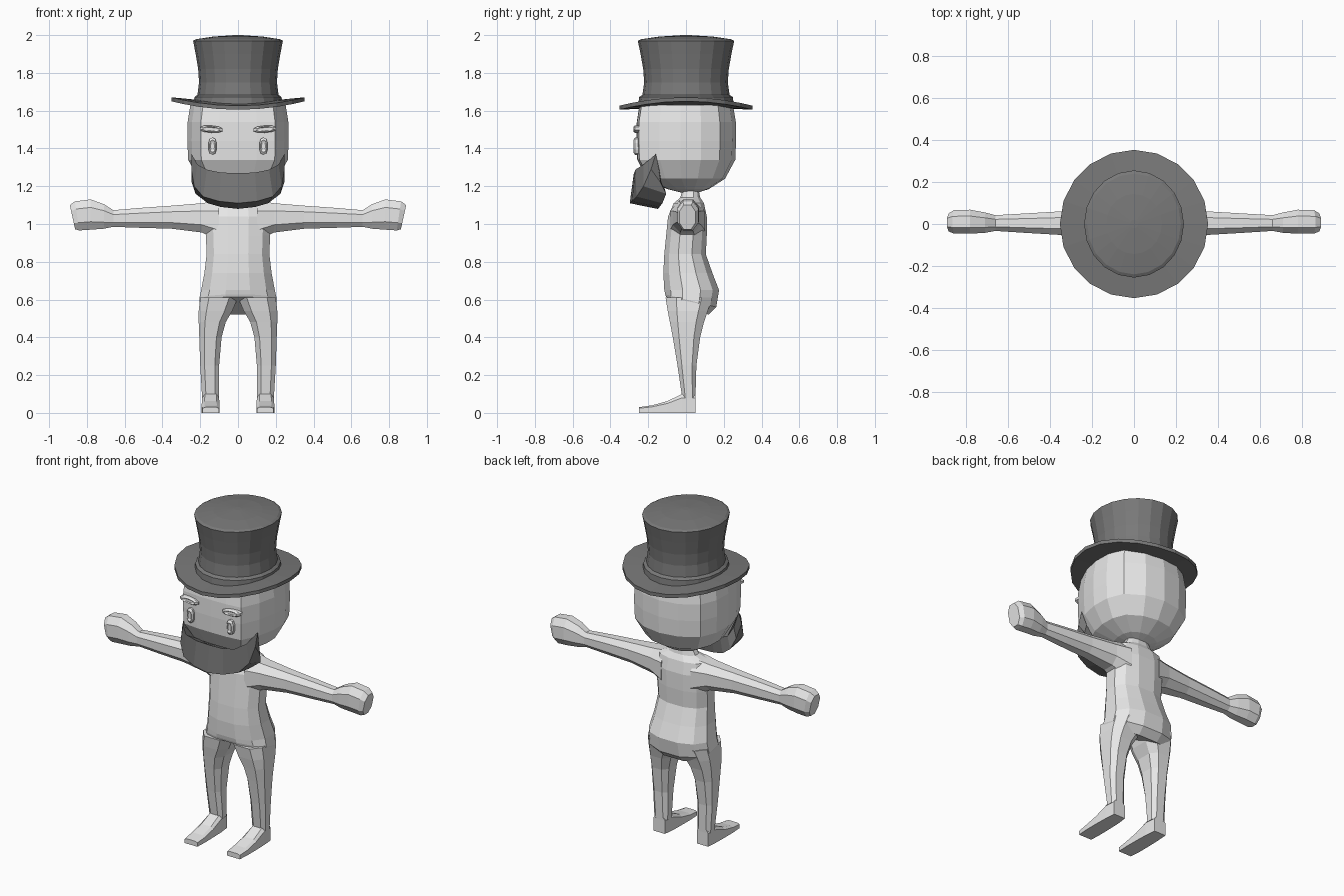
import bpy, bmesh, math
from mathutils import Vector

cube = bpy.data.objects.get("Cube")
if cube:
    bpy.data.objects.remove(cube, do_unlink=True)


def material(name, v):
    m = bpy.data.materials.new(name)
    m.use_nodes = True
    m.diffuse_color = (v, v, v, 1)
    m.node_tree.nodes["Principled BSDF"].inputs["Base Color"].default_value = (v, v, v, 1)
    return m


SKIN = material("light grey", 0.8)
DARK = material("dark grey", 0.19)


def oval(n, u0, u1, v0, v1, p=0.85):
    """Rounded outline with n sides filling the box u0..u1 by v0..v1."""
    pts = []
    for i in range(n):
        a = 2 * math.pi * (i + 0.5) / n
        c, s = math.cos(a), math.sin(a)
        pts.append((math.copysign(abs(c) ** p, c), math.copysign(abs(s) ** p, s)))
    mu = max(q[0] for q in pts)
    mv = max(q[1] for q in pts)
    return [((u0 + u1) / 2 + q[0] / mu * (u1 - u0) / 2,
             (v0 + v1) / 2 + q[1] / mv * (v1 - v0) / 2) for q in pts]


def loft(name, rings, mat, mirror=False, caps=(True, True), closed=False):
    """Skin a list of equal-length point rings."""
    bm = bmesh.new()
    vr = [[bm.verts.new(p) for p in r] for r in rings]
    n = len(vr[0])
    pairs = list(zip(vr, vr[1:]))
    if closed:
        pairs.append((vr[-1], vr[0]))
    for a, b in pairs:
        for i in range(n):
            j = (i + 1) % n
            bm.faces.new((a[i], a[j], b[j], b[i]))
    if not closed:
        if caps[0]:
            bm.faces.new(vr[0])
        if caps[1]:
            bm.faces.new(vr[-1])
    bmesh.ops.recalc_face_normals(bm, faces=bm.faces)
    me = bpy.data.meshes.new(name)
    bm.to_mesh(me)
    bm.free()
    me.materials.append(mat)
    ob = bpy.data.objects.new(name, me)
    bpy.context.collection.objects.link(ob)
    if mirror:
        ob.modifiers.new("Mirror", 'MIRROR')
    return ob


# Torso: z, half width, front y, back y, slope of the ring towards the back
torso = [(0.57, 0.195, -0.105, 0.12, -0.42), (0.60, 0.205, -0.11, 0.16, -0.25),
         (0.65, 0.195, -0.115, 0.175, 0), (0.74, 0.178, -0.12, 0.14, 0),
         (0.84, 0.166, -0.115, 0.105, 0), (0.94, 0.17, -0.105, 0.11, 0),
         (1.04, 0.175, -0.095, 0.11, 0), (1.11, 0.155, -0.065, 0.095, 0),
         (1.14, 0.09, -0.03, 0.075, 0), (1.22, 0.045, -0.01, 0.06, 0)]
loft("torso", [[(x, y, z + t * y) for x, y in oval(12, -w, w, f, b)]
               for z, w, f, b, t in torso], SKIN)

# Legs: z, inner x, outer x, front y, back y
legs = [(0.08, 0.10, 0.19, -0.02, 0.05), (0.25, 0.10, 0.20, -0.045, 0.055),
        (0.40, 0.087, 0.205, -0.07, 0.075), (0.48, 0.065, 0.208, -0.085, 0.095),
        (0.54, 0.03, 0.208, -0.097, 0.115), (0.61, 0.0, 0.2, -0.108, 0.14)]
loft("legs", [[(x, y, z) for x, y in oval(8, a, b, f, k, 0.7)]
              for z, a, b, f, k in legs], SKIN, True)

# Feet: y, inner x, outer x, top z
feet = [(0.05, 0.108, 0.185, 0.1), (-0.02, 0.10, 0.19, 0.1),
        (-0.10, 0.098, 0.192, 0.062), (-0.18, 0.097, 0.192, 0.04), (-0.25, 0.10, 0.187, 0.03)]
loft("feet", [[(a, y, 0), (b, y, 0), (b, y, t * 0.8), (b - 0.015, y, t), (a + 0.015, y, t), (a, y, t * 0.8)]
              for y, a, b, t in feet], SKIN, True)

# Arms and fists: x, bottom z, top z, front y, back y, lean of the ring
arms = [(0.10, 0.91, 1.125, -0.085, 0.10, 0), (0.19, 0.955, 1.11, -0.07, 0.08, 0),
        (0.35, 0.975, 1.097, -0.052, 0.06, 0), (0.52, 0.98, 1.085, -0.042, 0.05, 0),
        (0.66, 0.985, 1.073, -0.033, 0.042, 0), (0.71, 0.975, 1.105, -0.042, 0.055, 0),
        (0.78, 0.97, 1.13, -0.046, 0.068, 0), (0.85, 0.966, 1.12, -0.046, 0.066, 0.15),
        (0.875, 0.972, 1.10, -0.035, 0.05, 0.22)]
loft("arms", [[(x + t * (z - 1.03), y, z) for y, z in oval(8, f, b, lo, hi)]
              for x, lo, hi, f, b, t in arms], SKIN, True)

# Head: one half outline, scaled per height
half = [(0, -0.262), (0.10, -0.26), (0.197, -0.25), (0.245, -0.14), (0.268, -0.03),
        (0.265, 0.08), (0.225, 0.18), (0.12, 0.245), (0, 0.265)]
outline = half + [(-x, y) for x, y in half[-2:0:-1]]
head = [(1.165, 0.15, 0.02), (1.185, 0.42, 0.01), (1.24, 0.78, 0), (1.34, 0.985, 0),
        (1.44, 1.0, 0), (1.54, 0.995, 0), (1.63, 0.94, 0)]
loft("head", [[(x * s, y * s + o, z) for x, y in outline] for z, s, o in head], SKIN)


# Raised eyes and eyebrows
def face_plate(name, cx, cz, w, h, tilt):
    rings = []
    for y, s in ((-0.24, 1), (-0.27, 1), (-0.279, 0.7), (-0.274, 0.45)):
        rings.append([(cx + u * s, y, cz + v * s + tilt * u * s)
                      for u, v in oval(10, -w, w, -h, h)])
    loft(name, rings, SKIN, True)


face_plate("eyes", 0.135, 1.412, 0.022, 0.046, 0)
face_plate("eyebrows", 0.142, 1.502, 0.06, 0.019, 0.06)

# Beard: columns from sideburn to chin, each with lip, bulge, underside and inner point
cols = [[(0.245, -0.160, 1.37), (0.247, -0.185, 1.29), (0.245, -0.135, 1.22), (0.225, -0.14, 1.28)],
        [(0.215, -0.225, 1.315), (0.232, -0.225, 1.20), (0.225, -0.105, 1.16), (0.19, -0.13, 1.22)],
        [(0.165, -0.268, 1.288), (0.185, -0.262, 1.145), (0.16, -0.125, 1.11), (0.14, -0.13, 1.2)],
        [(0.09, -0.274, 1.272), (0.10, -0.286, 1.12), (0.09, -0.14, 1.09), (0.08, -0.13, 1.2)],
        [(0, -0.276, 1.27), (0, -0.298, 1.11), (0, -0.15, 1.08), (0, -0.13, 1.2)]]
cols += [[(-x, y, z) for x, y, z in c] for c in cols[-2::-1]]
loft("beard", cols, DARK)

# Hat crown: height, radius
N = 20


def hat_ring(r, z, lift=0.0):
    pts = []
    for i in range(N):
        a = 2 * math.pi * i / N
        x, y = r * math.cos(a), r * math.sin(a)
        pts.append((x, y, z + lift * x * x))
    return pts


crown = [(1.615, 0.25), (1.672, 0.243), (1.684, 0.226), (1.75, 0.217), (1.82, 0.222),
         (1.90, 0.236), (1.97, 0.25), (1.978, 0.235), (1.992, 0.14), (2.0, 0.02)]
hat = loft("hat_crown", [hat_ring(r, z) for z, r in crown], DARK)
for v in hat.data.vertices:
    v.co.x *= 0.95
    v.co.y *= 1.02

# Hat brim, curled up at both sides
loft("hat_brim", [hat_ring(0.2, 1.612, 0.4), hat_ring(0.353, 1.605, 0.36),
                  hat_ring(0.353, 1.626, 0.36), hat_ring(0.2, 1.64, 0.4)], DARK, closed=True)
